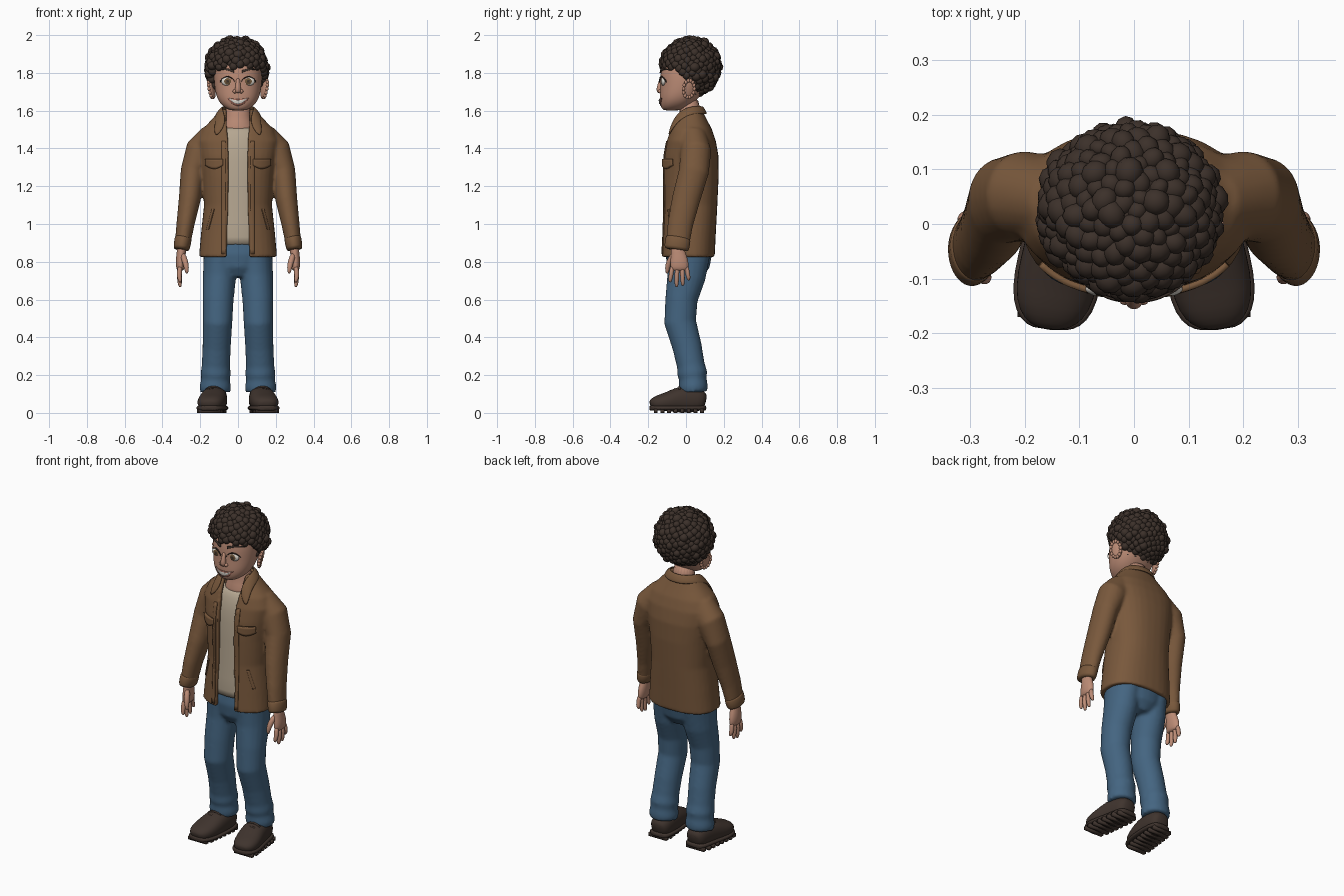
import bpy, bmesh, math, random
from mathutils import Vector, Matrix
from mathutils.bvhtree import BVHTree

random.seed(4)
cube = bpy.data.objects.get("Cube")
if cube:
    bpy.data.objects.remove(cube)


def material(name, r, g, b):
    m = bpy.data.materials.new(name)
    m.use_nodes = True
    m.diffuse_color = (r, g, b, 1)
    node = m.node_tree.nodes["Principled BSDF"]
    node.inputs["Base Color"].default_value = (r, g, b, 1)
    node.inputs["Roughness"].default_value = 0.8
    return m


SKIN = material("skin", 0.50, 0.26, 0.18)
HAIR = material("dark brown hair", 0.045, 0.03, 0.023)
COAT = material("brown jacket", 0.19, 0.098, 0.045)
SHIRT = material("beige shirt", 0.46, 0.38, 0.28)
DENIM = material("blue denim", 0.058, 0.13, 0.22)
LEATHER = material("dark leather", 0.05, 0.034, 0.027)
WHITE = material("eye white", 0.7, 0.66, 0.6)
IRIS = material("hazel", 0.15, 0.09, 0.04)
LIP = material("lips", 0.36, 0.14, 0.10)
X, Y, Z = Vector((1, 0, 0)), Vector((0, 1, 0)), Vector((0, 0, 1))


def finish(name, bm, *mats, sub=0, voxel=0, thick=0):
    bmesh.ops.recalc_face_normals(bm, faces=bm.faces)
    for f in bm.faces:
        f.smooth = True
    me = bpy.data.meshes.new(name)
    bm.to_mesh(me)
    bm.free()
    for m in mats:
        me.materials.append(m)
    ob = bpy.data.objects.new(name, me)
    bpy.context.collection.objects.link(ob)
    if thick:
        mod = ob.modifiers.new("thickness", "SOLIDIFY")
        mod.thickness, mod.offset = thick, 0
    if sub:
        mod = ob.modifiers.new("round", "SUBSURF")
        mod.levels = mod.render_levels = sub
    if voxel:
        mod = ob.modifiers.new("blend", "REMESH")
        mod.mode, mod.voxel_size, mod.use_smooth_shade = "VOXEL", voxel, True
        mod = ob.modifiers.new("relax", "SMOOTH")
        mod.factor, mod.iterations = 0.5, 5
    return ob


def power(v, p):
    return math.copysign(abs(v) ** p, v)


def oval(c, u, v, ru, rv, p=1.0, n=20):
    angles = [2 * math.pi * i / n for i in range(n)]
    return [c + u * ru * power(math.sin(a), p) - v * rv * power(math.cos(a), p) for a in angles]


def loft(bm, loops):
    rows = [[bm.verts.new(co) for co in loop] for loop in loops]
    n = len(rows[0])
    for a, b in zip(rows, rows[1:]):
        for i in range(n):
            bm.faces.new((a[i], a[(i + 1) % n], b[(i + 1) % n], b[i]))
    bm.faces.new(rows[0])
    bm.faces.new(rows[-1])


def tube(bm, points, s=1, ref=Y, p=1.0, n=20):
    """Loft ovals (x, y, z, width, depth) square to their path."""
    cs = [Vector((s * q[0], q[1], q[2])) for q in points]
    loops = []
    for i, q in enumerate(points):
        t = (cs[min(i + 1, len(cs) - 1)] - cs[max(i - 1, 0)]).normalized()
        u = ref.cross(t).normalized()
        loops.append(oval(cs[i], u, t.cross(u), q[3], q[4], p, n))
    loft(bm, loops)


def stack(bm, rings, p=1.0, n=28):
    """Loft level rings (z, half width, front y, back y)."""
    loft(bm, [oval(Vector((0, (f + b) / 2, z)), X, Y, r, (b - f) / 2, p, n) for z, r, f, b in rings])


def ball(bm, c, size, rot=Matrix(), detail=2):
    m = Matrix.Translation(c) @ rot @ Matrix.Diagonal((*size, 1))
    return bmesh.ops.create_icosphere(bm, subdivisions=detail, radius=1, matrix=m)["verts"]


def tree_of(ob):
    return BVHTree.FromObject(ob, bpy.context.evaluated_depsgraph_get())


def front_y(tree, x, z):
    hit = tree.ray_cast(Vector((x, -1, z)), Y)[0]
    return hit.y if hit else -0.1


def patch(name, tree, fn, mat, off=0.003, nu=14, nv=4, thick=0.006):
    """Thin plate laid on the front of a surface; fn maps u, v to x, z."""
    bm = bmesh.new()
    rows = []
    for i in range(nu + 1):
        pts = [fn(i / nu, j / nv) for j in range(nv + 1)]
        rows.append([bm.verts.new((x, front_y(tree, x, z) - off, z)) for x, z in pts])
    for a, b in zip(rows, rows[1:]):
        for j in range(nv):
            bm.faces.new((a[j], a[j + 1], b[j + 1], b[j]))
    return finish(name, bm, mat, thick=thick)


# Jacket: open-fronted shell with sleeves blended in
def coat_loop(z, r, f, b, gap, n=30, wall=0.028):
    def arc(shrink):
        rx, ry = r - shrink, (b - f) / 2 - shrink
        t0 = math.asin((gap / rx) ** (1 / 0.85))
        ts = [t0 + (2 * math.pi - 2 * t0) * i / n for i in range(n + 1)]
        return [Vector((rx * power(math.sin(t), 0.85), (f + b) / 2 - ry * power(math.cos(t), 0.85), z)) for t in ts]
    return arc(0) + arc(wall)[::-1]


sleeve = [(0.13, 0.04, 1.45, 0.085, 0.075), (0.2, 0.052, 1.385, 0.082, 0.082), (0.24, 0.042, 1.28, 0.064, 0.08),
          (0.256, 0.0, 1.13, 0.058, 0.075), (0.278, -0.03, 1.0, 0.048, 0.068), (0.297, -0.048, 0.87, 0.04, 0.062)]
bm = bmesh.new()
loft(bm, [coat_loop(*q) for q in (
    (0.825, 0.207, -0.132, 0.152, 0.06), (0.95, 0.196, -0.127, 0.158, 0.057), (1.1, 0.18, -0.122, 0.166, 0.052),
    (1.25, 0.19, -0.124, 0.173, 0.05), (1.36, 0.205, -0.12, 0.172, 0.05), (1.44, 0.216, -0.105, 0.158, 0.053),
    (1.5, 0.19, -0.087, 0.138, 0.056), (1.55, 0.142, -0.062, 0.112, 0.062), (1.61, 0.09, -0.03, 0.082, 0.06))])
for s in (-1, 1):
    tube(bm, sleeve, s)
jacket = finish("jacket", bm, COAT, voxel=0.009)
coat_tree = tree_of(jacket)

# Collar, cuffs and pockets
top = [(0.053, -0.078, 1.53), (0.078, -0.035, 1.605), (0.085, 0.03, 1.625), (0.05, 0.075, 1.625), (0, 0.085, 1.625)]
low = [(0.135, -0.106, 1.43), (0.122, -0.055, 1.545), (0.125, 0.04, 1.585), (0.065, 0.1, 1.58), (0, 0.112, 1.58)]
bm = bmesh.new()
for s in (-1, 1):
    a, b = [[bm.verts.new((s * x, y, z)) for x, y, z in row] for row in (top, low)]
    for i in range(4):
        bm.faces.new((a[i], a[i + 1], b[i + 1], b[i]))
bmesh.ops.remove_doubles(bm, verts=bm.verts, dist=0.0005)
finish("collar", bm, COAT, thick=0.016, sub=2)

for s, side in ((1, "left"), (-1, "right")):
    bm = bmesh.new()
    tube(bm, [(0.289, -0.04, 0.93, 0.042, 0.062), (0.29, -0.041, 0.925, 0.047, 0.068),
              (0.299, -0.05, 0.87, 0.044, 0.068), (0.3, -0.051, 0.862, 0.038, 0.06)], s)
    finish(side + "_cuff", bm, COAT, sub=1)
    patch(side + "_pocket_flap", coat_tree, lambda u, v: (
        s * (0.08 + 0.09 * u), 1.345 - v * (0.035 + 0.018 * math.sin(math.pi * u))), COAT, 0.008, thick=0.012)
    patch(side + "_pocket_welt", coat_tree, lambda u, v: (
        s * (0.125 + 0.03 * u + 0.012 * v), 1.08 - 0.11 * u), COAT, 0.003)
    patch(side + "_front_band", coat_tree, lambda u, v: (
        s * (0.066 + 0.02 * v), 0.84 + 0.6 * u), COAT, 0.002, nu=24)

# Shirt
bm = bmesh.new()
stack(bm, ((0.885, 0.172, -0.116, 0.13), (0.9, 0.175, -0.118, 0.13), (1.1, 0.15, -0.106, 0.13),
           (1.36, 0.165, -0.1, 0.13), (1.45, 0.15, -0.08, 0.11), (1.5, 0.115, -0.06, 0.09), (1.515, 0.09, -0.04, 0.07)), 0.9)
finish("shirt", bm, SHIRT, sub=1)

# Trousers
leg = [(0.093, 0.014, 0.86, 0.088, 0.118), (0.098, 0.002, 0.72, 0.088, 0.102), (0.105, -0.024, 0.6, 0.082, 0.086),
       (0.108, -0.031, 0.48, 0.078, 0.085), (0.113, 0.006, 0.35, 0.075, 0.078), (0.117, 0.026, 0.25, 0.075, 0.074),
       (0.118, 0.033, 0.21, 0.08, 0.08), (0.119, 0.036, 0.18, 0.076, 0.073), (0.12, 0.039, 0.14, 0.083, 0.077),
       (0.12, 0.04, 0.11, 0.08, 0.073)]
bm = bmesh.new()
stack(bm, ((0.72, 0.08, -0.07, 0.09), (0.77, 0.15, -0.1, 0.125), (0.84, 0.178, -0.108, 0.138), (0.96, 0.15, -0.09, 0.12)))
for s in (-1, 1):
    tube(bm, leg, s)
finish("trousers", bm, DENIM, voxel=0.01)

# Shoes with soles, treads and laces
shoe = [(0.118, 0.106, 0.06, 0.03, 0.03), (0.118, 0.09, 0.065, 0.058, 0.055), (0.121, 0.03, 0.072, 0.066, 0.072),
        (0.128, -0.04, 0.07, 0.072, 0.07), (0.14, -0.1, 0.058, 0.076, 0.05), (0.149, -0.15, 0.052, 0.069, 0.042),
        (0.153, -0.178, 0.046, 0.05, 0.03), (0.154, -0.19, 0.042, 0.025, 0.018)]
for s, side in ((1, "left"), (-1, "right")):
    bm = bmesh.new()
    tube(bm, shoe, s, Z, 0.85)
    finish(side + "_shoe", bm, LEATHER, sub=1)
    bm = bmesh.new()
    tube(bm, [(x, y * 1.02, 0.026, w + 0.006, 0.014) for x, y, z, w, h in shoe], s, Z, 0.6)
    finish(side + "_sole", bm, LEATHER, sub=1)
    bm = bmesh.new()
    for i in range(8):
        y = 0.085 - 0.035 * i
        half = 0.06 if i in (0, 7) else 0.068
        m = Matrix.Translation((s * (0.125 + 0.004 * i), y, 0.01)) @ Matrix.Diagonal((2 * half, 0.02, 0.02, 1))
        bmesh.ops.create_cube(bm, size=1, matrix=m)
    for i in range(3):
        y, z = -0.035 - 0.025 * i, 0.138 - 0.013 * i
        tube(bm, [(0.13 + d + 0.004 * i, y, z - 9 * d * d, 0.006, 0.006) for d in (-0.04, -0.02, 0, 0.02, 0.04)], s, n=8)
    finish(side + "_treads_and_laces", bm, LEATHER)

# Hands
for s, side in ((1, "left"), (-1, "right")):
    bm = bmesh.new()
    tube(bm, [(0.298, -0.048, 0.89, 0.025, 0.034), (0.3, -0.042, 0.85, 0.024, 0.036), (0.304, -0.036, 0.81, 0.026, 0.048),
              (0.306, -0.034, 0.77, 0.023, 0.05), (0.305, -0.034, 0.75, 0.016, 0.044)], s)
    for y, tip, lean in ((-0.072, 0.69, -0.012), (-0.046, 0.665, -0.004), (-0.021, 0.672, 0.004), (0.002, 0.7, 0.012)):
        tube(bm, [(0.306, y, 0.78, 0.014, 0.013), (0.312, y + lean / 2, 0.735, 0.014, 0.013),
                  (0.308, y + lean, tip + 0.015, 0.012, 0.012), (0.305, y + lean, tip, 0.006, 0.006)], s, n=10)
    tube(bm, [(0.295, -0.06, 0.845, 0.016, 0.016), (0.28, -0.088, 0.805, 0.017, 0.017),
              (0.272, -0.1, 0.765, 0.014, 0.014), (0.27, -0.1, 0.735, 0.007, 0.007)], s, n=10)
    finish(side + "_hand", bm, SKIN, sub=1)

# Head, neck, nose and ears
bm = bmesh.new()
stack(bm, ((1.6, 0.035, -0.115, -0.04), (1.612, 0.066, -0.13, 0.0), (1.64, 0.097, -0.138, 0.04), (1.68, 0.117, -0.14, 0.08),
           (1.74, 0.127, -0.135, 0.12), (1.82, 0.13, -0.137, 0.14), (1.9, 0.11, -0.11, 0.14), (1.94, 0.06, -0.06, 0.1)), 0.9)
head = finish("head", bm, SKIN, sub=2)
face = tree_of(head)
bm = bmesh.new()
tube(bm, [(0, 0.015, 1.46, 0.1, 0.07), (0, 0.012, 1.52, 0.085, 0.063), (0, 0.022, 1.56, 0.066, 0.055),
          (0, 0.02, 1.68, 0.064, 0.055)])
finish("neck", bm, SKIN, sub=1)
bm = bmesh.new()
tube(bm, [(0, -0.128, 1.775, 0.012, 0.01), (0, -0.136, 1.74, 0.012, 0.014), (0, -0.142, 1.71, 0.018, 0.018),
          (0, -0.138, 1.692, 0.014, 0.012)], n=12)
for s in (-1, 1):
    ball(bm, (s * 0.017, -0.136, 1.702), (0.012, 0.013, 0.011))
finish("nose", bm, SKIN, sub=1)
for s, side in ((1, "left"), (-1, "right")):
    bm = bmesh.new()
    turn = Matrix.Rotation(s * 0.35, 4, "Z") @ Matrix.Rotation(s * 0.2, 4, "Y")
    rim = [(0.036 * math.cos(a), 0.052 * math.sin(a)) for a in [math.tau * i / 14 for i in range(14)]]
    ball(bm, (s * 0.136, 0.015, 1.715), (0.011, 0.034, 0.05), turn, 3)
    for y, z in rim:
        ball(bm, Vector((s * 0.143, 0.015, 1.715)) + turn @ Vector((0, y * 0.85, z * 0.88)), (0.009, 0.009, 0.011))
    finish(side + "_ear", bm, SKIN)

# Eyes with iris and pupil, lashes and brows
for s, side in ((1, "left"), (-1, "right")):
    bm = bmesh.new()
    c = Vector((s * 0.055, front_y(face, s * 0.055, 1.755) + 0.007, 1.755))
    m = Matrix.Translation(c) @ Matrix.Diagonal((0.034, 0.015, 0.024, 1)) @ Matrix.Rotation(math.pi / 2, 4, "X")
    bmesh.ops.create_uvsphere(bm, u_segments=32, v_segments=32, radius=1, matrix=m)
    for f in bm.faces:
        d = f.calc_center_median() - c
        r = math.hypot(d.x, d.z)
        f.material_index = 0 if r > 0.0175 or d.y > 0 else (1 if r > 0.008 else 2)
    finish(side + "_eye", bm, WHITE, IRIS, HAIR)
    patch(side + "_lashes", face, lambda u, v: (
        s * (0.018 + 0.076 * u), 1.755 + 0.028 * math.sin(math.pi * u) ** 0.7 - 0.005 * v), HAIR, 0.006, nv=2)
    patch(side + "_brow", face, lambda u, v: (
        s * (0.022 + 0.08 * u), 1.8 + 0.016 * math.sin(2.2 * u) + (0.014 - 0.009 * u) * v), HAIR, 0.003, thick=0.009)


# Smile
def smile(half, upper, lower):
    def fn(u, v):
        k = 2 * u - 1
        return half * k, 1.668 - (1 - k * k) * (upper + (lower - upper) * v)
    return fn


patch("lips", face, smile(0.058, 0.006, 0.042), LIP, 0.001)
patch("teeth", face, smile(0.05, 0.013, 0.032), WHITE, 0.004)

# Curly hair: cap covered in overlapping lumps above the hairline
def hairline(y):
    if y < -0.06:
        return 1.83
    if y < 0.0:
        return 1.83 - (y + 0.06)
    return max(1.64, 1.77 - 3.2 * y)


centre, size = Vector((-0.006, 0.024, 1.83)), (0.148, 0.143, 0.143)
bm = bmesh.new()
ball(bm, centre, [r + 0.008 for r in size], detail=4)
low_verts = [v for v in bm.verts if v.co.z < hairline(v.co.y)]
bmesh.ops.delete(bm, geom=low_verts, context="VERTS")
count = 330
for i in range(count):
    h = 1 - 2 * (i + 0.5) / count
    a, w = i * 2.39996, math.sqrt(1 - h * h)
    d = Vector((w * math.cos(a) * size[0], w * math.sin(a) * size[1], h * size[2]))
    p = centre + d * random.uniform(0.97, 1.05)
    if p.z > hairline(p.y):
        r = random.uniform(0.019, 0.027)
        ball(bm, p, (r, r * random.uniform(0.8, 1.2), r), Matrix.Rotation(random.random() * 3, 4, "Z"))
finish("curly_hair", bm, HAIR)
